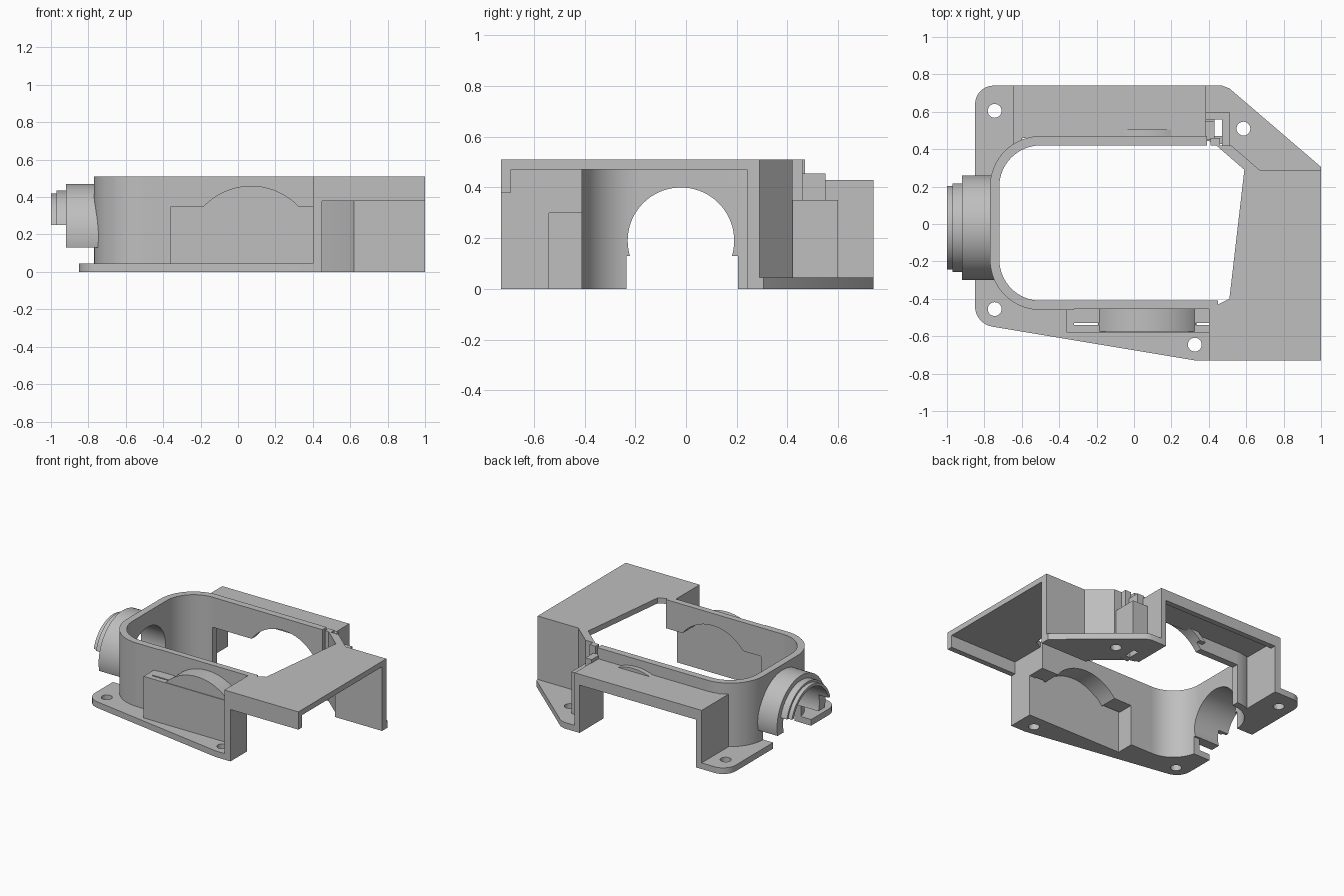
import bpy, bmesh
from math import sin, cos, radians
from mathutils import Vector

cube = bpy.data.objects.get("Cube")
if cube:
    bpy.data.objects.remove(cube)

grey = bpy.data.materials.new("plain grey")
grey.use_nodes = True
colour = (0.52, 0.52, 0.52, 1)
grey.diffuse_color = colour
grey.node_tree.nodes["Principled BSDF"].inputs["Base Color"].default_value = colour


def arc(cx, cy, r, start, end, n=16):
    angles = [radians(start + (end - start) * i / n) for i in range(n + 1)]
    return [(cx + r * cos(a), cy + r * sin(a)) for a in angles]


def prism(name, outline, lo, hi, axis="z"):
    """Extrude a flat outline between two levels of an axis."""
    place = {"z": lambda a, b, c: (a, b, c),
             "y": lambda a, b, c: (a, c, b),
             "x": lambda a, b, c: (c, a, b)}[axis]
    bm = bmesh.new()
    face = bm.faces.new([bm.verts.new(place(a, b, lo)) for a, b in outline])
    moved = bmesh.ops.extrude_face_region(bm, geom=[face])["geom"]
    shift = Vector(place(0, 0, hi - lo))
    bmesh.ops.translate(bm, vec=shift, verts=[v for v in moved if isinstance(v, bmesh.types.BMVert)])
    bmesh.ops.recalc_face_normals(bm, faces=bm.faces)
    mesh = bpy.data.meshes.new(name)
    bm.to_mesh(mesh)
    bm.free()
    mesh.materials.append(grey)
    obj = bpy.data.objects.new(name, mesh)
    bpy.context.collection.objects.link(obj)
    return obj


def box(name, x, y, z):
    return prism(name, [(x[0], y[0]), (x[1], y[0]), (x[1], y[1]), (x[0], y[1])], *z)


def activate(obj):
    bpy.ops.object.select_all(action="DESELECT")
    obj.select_set(True)
    bpy.context.view_layer.objects.active = obj


def cut(obj, *cutters):
    """Subtract the cutters and discard them."""
    for cutter in cutters:
        cutter.hide_render = True
        mod = obj.modifiers.new("cut", "BOOLEAN")
        mod.operation, mod.solver, mod.object = "DIFFERENCE", "EXACT", cutter
        activate(obj)
        bpy.ops.object.modifier_apply(modifier=mod.name)
        bpy.data.objects.remove(cutter)
    return obj


def hole(x, y):
    return prism("hole_cutter", arc(x, y, 0.037, 0, 345, 23), -0.1, 0.2)


def cylinder(name, c, r, lo, hi, axis):
    return prism(name, arc(c[0], c[1], r, 0, 355, 71), lo, hi, axis)


H = 0.51            # overall height
T = 0.045           # flange thickness
TUBE = (-0.02, 0.19)   # tube centre in y, z
DISC = (0.07, 0.11)    # round recess centre in x, z


def u_path(r):
    return arc(-0.5, 0.2, r, 90, 180) + arc(-0.5, -0.19, r, 180, 270)


def opening():
    return prism("opening_cutter", u_path(0.22) + [(0.51, -0.41), (0.6, 0.27), (0.44, 0.42)], -0.1, 1)


def tube_gap():
    return box("gap_cutter", (-1.1, -0.6), (-0.235, 0.205), (-0.1, 0.13))


def bore():
    return cylinder("bore_cutter", TUBE, 0.21, -1.1, -0.6, "x")


# Curved end wall with the tube opening
wall = prism("curved_end_wall", u_path(0.27) + u_path(0.22)[::-1], 0, H)
cut(wall, bore(), tube_gap())

# Stepped half tube
for name, r, x0, x1, floor in (("tube_collar", 0.28, -0.92, -0.74, 0.13),
                               ("tube_step", 0.245, -0.97, -0.915, 0.25),
                               ("tube_lip", 0.23, -1, -0.965, 0.25)):
    ring = cylinder(name, TUBE, r, x0, x1, "x")
    cut(ring, bore(), box("floor_cutter", (-1.1, -0.6), (-0.5, 0.5), (-0.5, floor)))

# Mounting flanges
front = prism("front_flange", [(-0.5, -0.235), (-0.85, -0.235)] + arc(-0.74, -0.44, 0.11, 180, 260, 8)
              + [(0.33, -0.73), (0.43, -0.73), (0.43, -0.43), (-0.4, -0.43)], 0, T)
cut(front, opening(), hole(-0.745, -0.455), hole(0.325, -0.645),
    box("pocket_cutter", (-0.32, 0.6), (-0.54, -0.3), (-0.1, 0.3)))
back_left = prism("back_left_flange", [(-0.5, 0.205), (-0.5, 0.45), (-0.61, 0.45), (-0.61, 0.74)]
                  + arc(-0.75, 0.64, 0.1, 90, 180, 8) + [(-0.85, 0.205)], 0, T)
cut(back_left, opening(), hole(-0.745, 0.605))
back_right = prism("back_right_flange", [(0.37, 0.74), (0.47, 0.74), (0.51, 0.725), (1, 0.305), (1, 0.27),
                                         (0.64, 0.27), (0.5, 0.42), (0.37, 0.45)], 0, T)
cut(back_right, hole(0.585, 0.51), box("slot_cutter", (0.43, 0.47), (0.47, 0.56), (-0.1, 0.2)))


def disc(r, y0, y1):
    return cylinder("disc_cutter", DISC, r, y0, y1, "y")


# Front wall with the pocket that swells into a round recess
box("front_wall_end", (-0.5, -0.32), (-0.46, -0.41), (0, H))
cut(box("front_wall", (-0.32, 0.45), (-0.455, -0.41), (0.3, H)), disc(0.31, -0.5, -0.3))
box("pocket_front", (-0.36, 0.42), (-0.58, -0.54), (0, 0.35))
box("pocket_side", (-0.36, -0.32), (-0.58, -0.43), (0, 0.35))
slots = [box("slot_cutter", x, (-0.54, -0.53), (0.2, 0.5)) for x in ((-0.32, -0.18), (0.33, 0.4))]
cut(box("pocket_top", (-0.34, 0.42), (-0.55, -0.44), (0.3, 0.35)), disc(0.31, -0.7, -0.3), *slots)
dome = cut(cylinder("front_recess_arch", DISC, 0.35, -0.575, -0.45, "y"), disc(0.31, -0.545, -0.4),
           box("low_cutter", (-1, 1), (-1, 0), (-1, 0.34)))

# Back wall, arch and open back housing
cut(box("back_wall", (-0.5, 0.39), (0.42, 0.47), (0.29, H)), disc(0.31, 0.3, 0.6))
cut(cylinder("back_recess_arch", DISC, 0.345, 0.46, 0.505, "y"), disc(0.31, 0.4, 0.6),
    box("low_cutter", (-1, 1), (0, 1), (-1, 0.33)))
box("back_housing_top", (-0.645, 0.385), (0.46, 0.74), (0.39, 0.43))
box("back_housing_apron", (-0.645, 0.385), (0.7, 0.74), (0.35, 0.43))
box("back_housing_left_end", (-0.645, -0.6), (0.42, 0.74), (0, 0.43))
box("back_housing_right_end", (0.345, 0.385), (0.46, 0.74), (0, 0.43))

# Side housing, open below and at its outer end
prism("side_housing_top", [(0.4, -0.73), (1, -0.73), (1, 0.29), (0.59, 0.29), (0.51, -0.4),
                           (0.45, -0.43), (0.4, -0.43)], 0.47, H)
box("side_housing_apron", (0.4, 1), (-0.73, -0.69), (0.38, H))
cut(box("side_housing_wall", (0.4, 0.45), (-0.73, -0.41), (0, H)),
    box("pocket_cutter", (0.3, 0.6), (-0.54, -0.3), (-0.1, 0.3)))
box("side_housing_back", (0.62, 1), (0.24, 0.29), (0, H))
prism("diagonal_wall", [(0.62, 0.24), (0.67, 0.29), (0.52, 0.42), (0.44, 0.42), (0.59, 0.29)], 0, H)

# Small latch bracket beside the diagonal wall
box("bracket_side", (0.47, 0.51), (0.42, 0.6), (0, 0.35))
box("bracket_back", (0.38, 0.51), (0.56, 0.6), (0, 0.35))
box("bracket_post", (0.38, 0.43), (0.45, 0.55), (0, 0.455))
box("bracket_tab", (0.41, 0.46), (0.42, 0.46), (0, H))

for obj in bpy.context.scene.objects:
    if obj.type == "MESH":
        activate(obj)
        bpy.ops.object.shade_smooth_by_angle(angle=radians(30))
